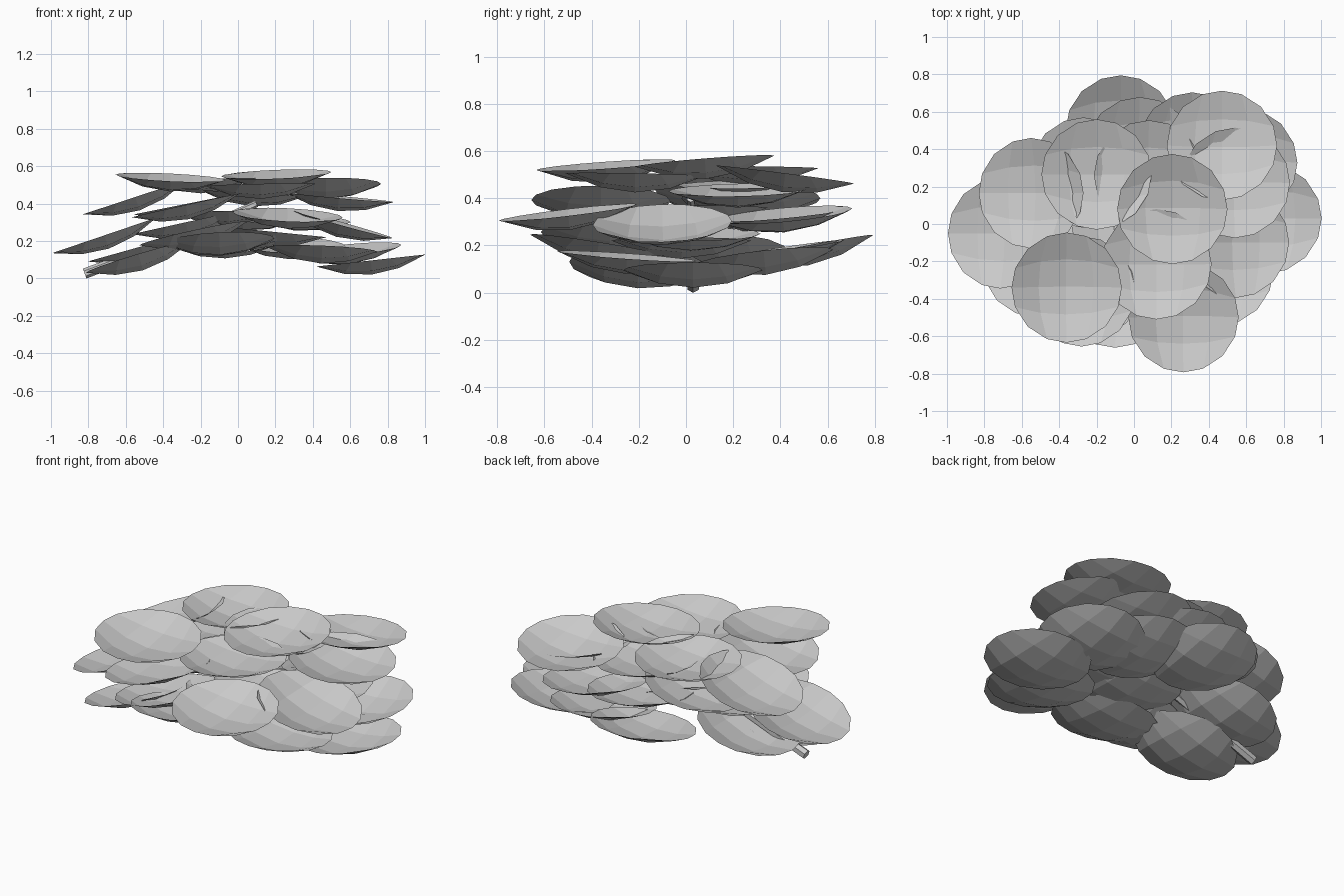
import bpy, bmesh
from mathutils import Vector

RADIUS, DEPTH = 0.295, 0.075   # cupped pad: rim radius and sag below the rim

# x, y, z of each rim centre, then its slope along x and along y
pads = [
    # top layer
    (0.205, 0.08, 0.557, 0.04, 0.08),
    (-0.36, -0.34, 0.54, -0.05, 0.07),
    (-0.20, 0.265, 0.53, 0.02, -0.01),
    (0.12, -0.215, 0.50, 0.02, -0.02),
    (0.47, 0.42, 0.50, 0.02, -0.13),
    (-0.55, 0.165, 0.435, 0.33, 0.00),
    (0.08, 0.26, 0.46, -0.06, 0.02),
    # middle layer
    (0.54, 0.22, 0.435, -0.09, 0.02),
    (0.265, -0.50, 0.34, -0.05, 0.12),
    (0.545, -0.10, 0.295, -0.28, 0.03),
    (-0.28, -0.36, 0.39, 0.22, -0.01),
    (0.03, 0.385, 0.33, -0.06, 0.09),
    (-0.27, 0.275, 0.40, 0.20, 0.00),
    (0.31, 0.41, 0.33, -0.10, 0.09),
    (-0.05, 0.05, 0.36, 0.03, 0.00),
    # lower layer
    (-0.715, -0.05, 0.23, 0.34, 0.00),
    (-0.53, -0.20, 0.115, 0.30, -0.06),
    (-0.52, 0.14, 0.17, 0.28, 0.00),
    (-0.24, -0.32, 0.24, 0.22, -0.06),
    (-0.10, -0.37, 0.20, 0.05, -0.16),
    (0.45, -0.25, 0.155, -0.04, -0.07),
    (0.71, 0.03, 0.096, 0.11, 0.00),
    (0.58, 0.33, 0.15, 0.10, 0.11),
    (-0.07, 0.505, 0.19, 0.03, 0.19),
    (0.28, 0.38, 0.18, -0.03, 0.15),
    (-0.28, 0.05, 0.30, 0.22, 0.00),
    (0.18, 0.02, 0.25, -0.10, 0.00),
    (0.02, -0.02, 0.22, 0.05, 0.00),
]


def make_object(name, bm):
    mesh = bpy.data.meshes.new(name)
    bm.to_mesh(mesh)
    bm.free()
    ob = bpy.data.objects.new(name, mesh)
    bpy.context.collection.objects.link(ob)
    return ob


def foliage_pad(i, x, y, z, sx, sy):
    # square grid rounded to a disc, then cupped
    bm = bmesh.new()
    bmesh.ops.create_grid(bm, x_segments=4, y_segments=4, size=1)
    for v in bm.verts:
        u, w = v.co.x, v.co.y
        px, py = u * (1 - w * w / 2) ** 0.5, w * (1 - u * u / 2) ** 0.5
        v.co = Vector((px * RADIUS, py * RADIUS, DEPTH * (px * px + py * py - 1)))
    ob = make_object(f"foliage_pad_{i:02d}", bm)
    ob.location = (x, y, z)
    ob.rotation_mode = 'QUATERNION'
    normal = Vector((-sx, -sy, 1)).normalized()
    ob.rotation_quaternion = Vector((0, 0, 1)).rotation_difference(normal)


def branch(name, start, end, r1, r2):
    start, end = Vector(start), Vector(end)
    bm = bmesh.new()
    bmesh.ops.create_cone(bm, cap_ends=True, segments=6, radius1=r1, radius2=r2,
                          depth=(end - start).length)
    ob = make_object(name, bm)
    ob.location = (start + end) / 2
    ob.rotation_mode = 'QUATERNION'
    ob.rotation_quaternion = (end - start).to_track_quat('Z', 'Y')


for i, p in enumerate(pads):
    foliage_pad(i, *p)

# Trunk poking out on the left and twigs hidden in the foliage
branch("trunk", (-0.82, 0.03, 0.026), (-0.25, 0.03, 0.24), 0.028, 0.024)
branch("upper_trunk", (-0.25, 0.03, 0.24), (0.1, 0.02, 0.4), 0.024, 0.018)
